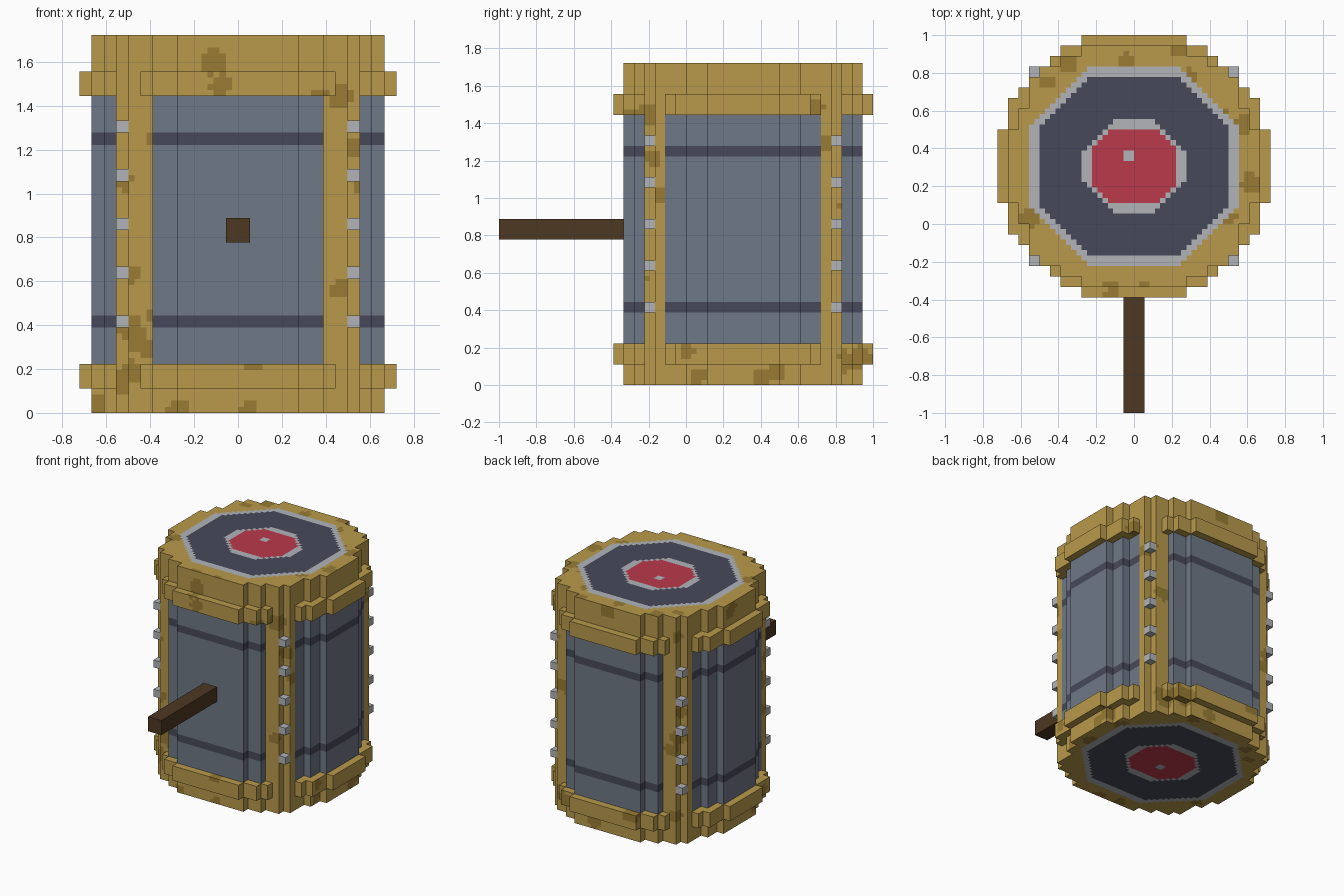
import bpy, bmesh, math, random

cube = bpy.data.objects.get("Cube")
if cube:
    bpy.data.objects.remove(cube, do_unlink=True)

U = 1 / 18            # one block
CY = 1 - 12.5 * U     # drum axis in y
random.seed(7)

# Materials
COLOURS = {
    "gold": (185, 154, 76), "ochre_spot": (152, 123, 52), "slate": (111, 121, 134),
    "dark_slate": (71, 73, 90), "light_grey": (177, 180, 185),
    "red": (187, 58, 74), "brown": (78, 56, 34),
}


def linear(c):
    c /= 255
    return c / 12.92 if c < 0.04045 else ((c + 0.055) / 1.055) ** 2.4


NAMES = list(COLOURS)
MATS = []
for name, rgb in COLOURS.items():
    m = bpy.data.materials.new(name)
    m.use_nodes = True
    col = (*[linear(c) for c in rgb], 1)
    m.diffuse_color = col
    m.node_tree.nodes["Principled BSDF"].inputs["Base Color"].default_value = col
    MATS.append(m)


def finish(name, bm):
    bmesh.ops.remove_doubles(bm, verts=bm.verts, dist=1e-5)
    bmesh.ops.recalc_face_normals(bm, faces=bm.faces)
    mesh = bpy.data.meshes.new(name)
    bm.to_mesh(mesh)
    bm.free()
    for m in MATS:
        mesh.materials.append(m)
    obj = bpy.data.objects.new(name, mesh)
    bpy.context.collection.objects.link(obj)


# Worn spots on the gold, scattered around the drum and over its end borders
SPOTS = [(random.uniform(-math.pi, math.pi), random.uniform(0, 46),
          random.uniform(0.6, 1.15)) for _ in range(150)]


def gold(x, y, b):
    a = math.atan2(y, x)
    for sa, sb, r in SPOTS:
        d = abs(a - sa)
        if math.hypot(min(d, 2 * math.pi - d) * 12, b - sb) < r:
            return "ochre_spot"
    return "gold"


def wall_colour(x, y, z):
    ax, ay = abs(x), abs(y)
    post = 7 < ax <= 10.01 and 7.5 < ay < 9.6
    if z < 4 or z > 26 or post:
        return gold(x, y, z)
    return "dark_slate" if 7 < z < 8 or 22 < z < 23 else "slate"


# Target painted on both ends: width, depth and corner cut of each octagon
TARGET = [("red", 4, 3.5, 5.6), ("light_grey", 5, 4.5, 6.4),
          ("dark_slate", 9, 8.5, 12.7), ("light_grey", 10, 9.5, 13.8)]


def end_colour(x, y, z):
    flip = 1 if z > 15 else -1
    if -1 < x < 0 and 0.5 < y * flip < 1.5:
        return "light_grey"
    for name, w, d, cut in TARGET:
        if abs(x) < w and abs(y) < d and abs(x) + abs(y) < cut:
            return name
    return gold(x, y, 32 + math.hypot(x, y) + (0 if z > 15 else 0.7))


def ring_colour(x, y, z):
    return gold(x, y, z)


# Stepped outlines: (half depth, half width) from the middle outwards
DRUM = [(3.5, 12), (5.5, 11), (8.5, 10), (9.5, 9), (10.5, 7), (11.5, 5)]
RING = [(3.5, 13), (6.5, 12), (7.5, 11), (8.5, 10), (9.5, 9),
        (10.5, 8), (11.5, 7), (12.5, 5)]


def stepped_prism(name, rows, z0, z1, wall, ends):
    """Extrude a stepped outline on a half-block grid; ends maps z to a colour rule."""
    bm = bmesh.new()

    def inside(i, j):
        x, y = abs(i + 0.5) / 2, abs(j + 0.5) / 2
        return any(y < d and x < w for d, w in rows)

    def quad(points, rule):
        c = [sum(p[k] for p in points) / 4 for k in range(3)]
        f = bm.faces.new([bm.verts.new((x * U, CY + y * U, z * U)) for x, y, z in points])
        f.material_index = NAMES.index(rule(*c))

    for i in range(-26, 26):
        for j in range(-26, 26):
            if not inside(i, j):
                continue
            xa, xb, ya, yb = i / 2, (i + 1) / 2, j / 2, (j + 1) / 2
            for z, rule in ends.items():
                quad([(xa, ya, z), (xb, ya, z), (xb, yb, z), (xa, yb, z)], rule)
            sides = [(-1, 0, xa, ya, xa, yb), (1, 0, xb, ya, xb, yb),
                     (0, -1, xa, ya, xb, ya), (0, 1, xa, yb, xb, yb)]
            for di, dj, px, py, qx, qy in sides:
                if inside(i + di, j + dj):
                    continue
                for k in range(2 * z0, 2 * z1):
                    a, b = k / 2, (k + 1) / 2
                    quad([(px, py, a), (qx, qy, a), (qx, qy, b), (px, py, b)], wall)
    finish(name, bm)


# Drum: painted ends, barrel with corner posts and stripes
stepped_prism("lower_cap", DRUM, 0, 4, wall_colour, {0: end_colour})
stepped_prism("barrel", DRUM, 4, 26, wall_colour, {})
stepped_prism("upper_cap", DRUM, 26, 31, wall_colour, {31: end_colour})

# Raised hoops
for name, z in (("lower_hoop", 2), ("upper_hoop", 26)):
    stepped_prism(name, RING, z, z + 2, ring_colour, {z: ring_colour, z + 2: ring_colour})


def box(bm, lo, hi, colour):
    verts = bmesh.ops.create_cube(bm, size=1)["verts"]
    for v in verts:
        v.co = [(lo[k] if v.co[k] < 0 else hi[k]) * U for k in range(3)]
        v.co.y += CY
    for f in {f for v in verts for f in v.link_faces}:
        f.material_index = NAMES.index(colour)


# Bolts up the four corner posts
bolts = bmesh.new()
for sx in (-1, 1):
    for sy in (-1, 1):
        for n in range(5):
            x, y, z = sx * 9.5, sy * 9, 7.5 + 4 * n
            box(bolts, (x - 0.5, y - 0.5, z - 0.5), (x + 0.5, y + 0.5, z + 0.5), "light_grey")
finish("post_bolts", bolts)

# Handle out of the front
handle = bmesh.new()
box(handle, (-1, -23.5, 14), (1, -11, 16), "brown")
finish("handle", handle)
